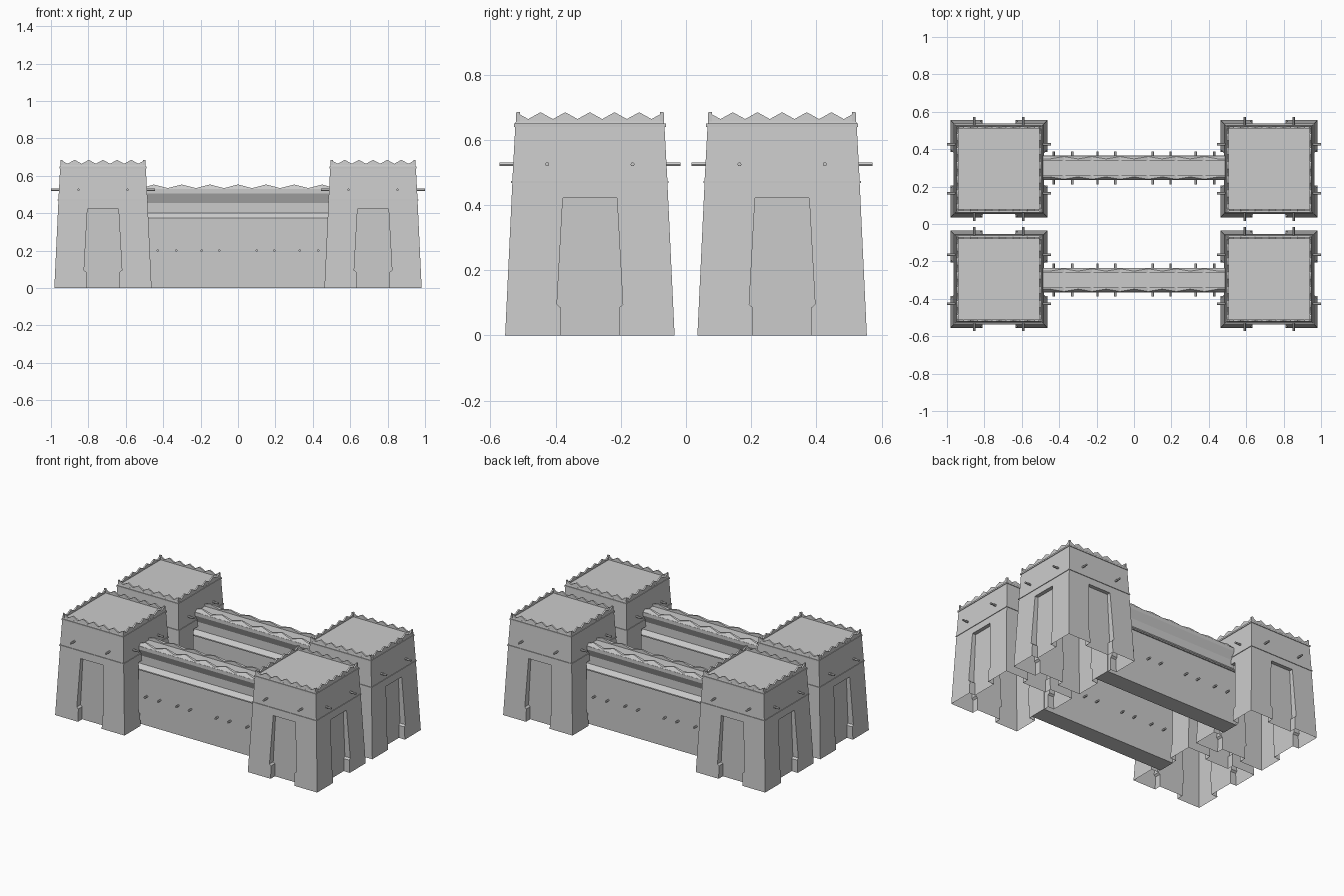
import bpy, bmesh, math
from mathutils import Matrix, Vector

if "Cube" in bpy.data.objects:
    bpy.data.objects.remove(bpy.data.objects["Cube"])

TX, TY = 0.722, 0.295      # tower centre offsets
WY = 0.30                  # curtain wall offset


def make_object(name, bm, loc=(0, 0, 0)):
    bmesh.ops.recalc_face_normals(bm, faces=bm.faces[:])
    me = bpy.data.meshes.new(name)
    bm.to_mesh(me)
    bm.free()
    ob = bpy.data.objects.new(name, me)
    ob.location = loc
    bpy.context.collection.objects.link(ob)
    return ob


def prism(bm, a, b):
    """Join two matching closed loops of points into a capped solid."""
    va, vb = [bm.verts.new(p) for p in a], [bm.verts.new(p) for p in b]
    n = len(va)
    bm.faces.new(va)
    bm.faces.new(vb[::-1])
    for i in range(n):
        bm.faces.new((va[i], vb[i], vb[(i + 1) % n], va[(i + 1) % n]))


def turned(points, k):
    rot = Matrix.Rotation(k * math.pi / 2, 3, 'Z')
    return [rot @ Vector(p) for p in points]


def zigzag(bm, half, n, y_out, thick, lean, z0, zv, zp, k):
    """Thin saw-tooth parapet along one side, turned k quarter turns."""
    step = half / n
    pts = [(-half + i * step, zp if i % 2 == 0 else zv) for i in range(2 * n + 1)]
    for (xa, za), (xb, zb) in zip(pts, pts[1:]):
        def strip(y):
            s = 1 if y == y_out else 0
            f = lambda z: -y + s * lean * (z - z0) / (zp - z0)
            return turned([(xa, f(z0), z0), (xb, f(z0), z0), (xb, f(zb), zb), (xa, f(za), za)], k)
        prism(bm, strip(y_out), strip(y_out - thick))


def peg(bm, x, y0, y1, z, k, r=0.0065):
    ring = [(r * math.cos(i * math.pi / 3), r * math.sin(i * math.pi / 3)) for i in range(6)]
    prism(bm, turned([(x + a, -y0, z + b) for a, b in ring], k),
          turned([(x + a, -y1, z + b) for a, b in ring], k))


# Tower body: tapered square stack with two thin string courses
bm = bmesh.new()
rings = [(0.26, 0), (0.238, 0.468), (0.242, 0.468), (0.242, 0.474), (0.238, 0.474),
         (0.229, 0.64), (0.233, 0.64), (0.233, 0.65), (0.2285, 0.65), (0.227, 0.657)]
loops = [[bm.verts.new((h * sx, h * sy, z)) for sx, sy in ((-1, -1), (1, -1), (1, 1), (-1, 1))]
         for h, z in rings]
for lo, hi in zip(loops, loops[1:]):
    for i in range(4):
        bm.faces.new((lo[i], lo[(i + 1) % 4], hi[(i + 1) % 4], hi[i]))
bm.faces.new(loops[0])
bm.faces.new(loops[-1])
body = make_object("tower_body", bm)

# Door niche cutter on all four faces, narrower at the foot blocks
side = [(0.089, -0.05), (0.089, 0.085), (0.101, 0.095), (0.083, 0.422)]
outline = side + [(-x, z) for x, z in side[::-1]]
bm = bmesh.new()
for k in range(4):
    prism(bm, turned([(x, -0.215, z) for x, z in outline], k),
          turned([(x, -0.32, z) for x, z in outline], k))
cutter = make_object("niche_cutter", bm)
cutter.hide_render = True
mod = body.modifiers.new("niches", 'BOOLEAN')
mod.object, mod.operation, mod.solver = cutter, 'DIFFERENCE', 'EXACT'
bpy.context.view_layer.update()
cut = bpy.data.meshes.new_from_object(body.evaluated_get(bpy.context.evaluated_depsgraph_get()))
body.modifiers.clear()
bpy.data.objects.remove(cutter)

# Tower underside is open
bm = bmesh.new()
bm.from_mesh(cut)
bmesh.ops.delete(bm, geom=[f for f in bm.faces if all(v.co.z < 0.001 for v in f.verts)],
                 context='FACES_ONLY')
bm.to_mesh(cut)
bm.free()
body.data = cut

# Tower parapet and projecting beam ends
bm = bmesh.new()
for k in range(4):
    zigzag(bm, 0.227, 6, 0.227, 0.012, 0.003, 0.655, 0.664, 0.685, k)
parapet = make_object("tower_parapet", bm)
bm = bmesh.new()
for k in range(4):
    for x in (-0.131, 0.131):
        peg(bm, x, 0.23, 0.278, 0.525, k)
beams = make_object("tower_beam_ends", bm)

# Curtain wall: thick lower wall, ledge, recess, flaring cornice
prof = [(0.058, 0), (0.058, 0.365), (0.066, 0.365), (0.066, 0.373), (0.042, 0.40),
        (0.042, 0.455), (0.066, 0.505), (0.066, 0.528)]
sect = prof + [(-y, z) for y, z in prof[::-1]]
bm = bmesh.new()
prism(bm, [(-0.51, y, z) for y, z in sect], [(0.51, y, z) for y, z in sect])
wall = make_object("curtain_wall", bm)
bm = bmesh.new()
for k in (0, 2):
    zigzag(bm, 0.45, 6, 0.066, 0.026, 0.018, 0.526, 0.534, 0.553, k)
    for s in (-1, 1):      # parapet ends running into the towers
        prism(bm, *[turned([(s * 0.45, y, 0.526), (s * 0.495, y, 0.526), (s * 0.495, y2, 0.54),
                            (s * 0.45, y2, 0.553)], k) for y, y2 in ((-0.066, -0.048), (-0.04, -0.04))])
wall_parapet = make_object("wall_parapet", bm)
bm = bmesh.new()
for k in (0, 2):
    for x in (0.1, 0.195, 0.33, 0.43):
        for s in (-1, 1):
            peg(bm, s * x, 0.05, 0.088, 0.2, k)
wall_beams = make_object("wall_beam_ends", bm)


# Repeat the parts: four towers and two walls
def repeat(ob, places):
    ob.location = places[0]
    for p in places[1:]:
        c = ob.copy()
        c.location = p
        bpy.context.collection.objects.link(c)


for ob in (body, parapet, beams):
    repeat(ob, [(sx * TX, sy * TY, 0) for sx in (-1, 1) for sy in (-1, 1)])
for ob in (wall, wall_parapet, wall_beams):
    repeat(ob, [(0, -WY, 0), (0, WY, 0)])
